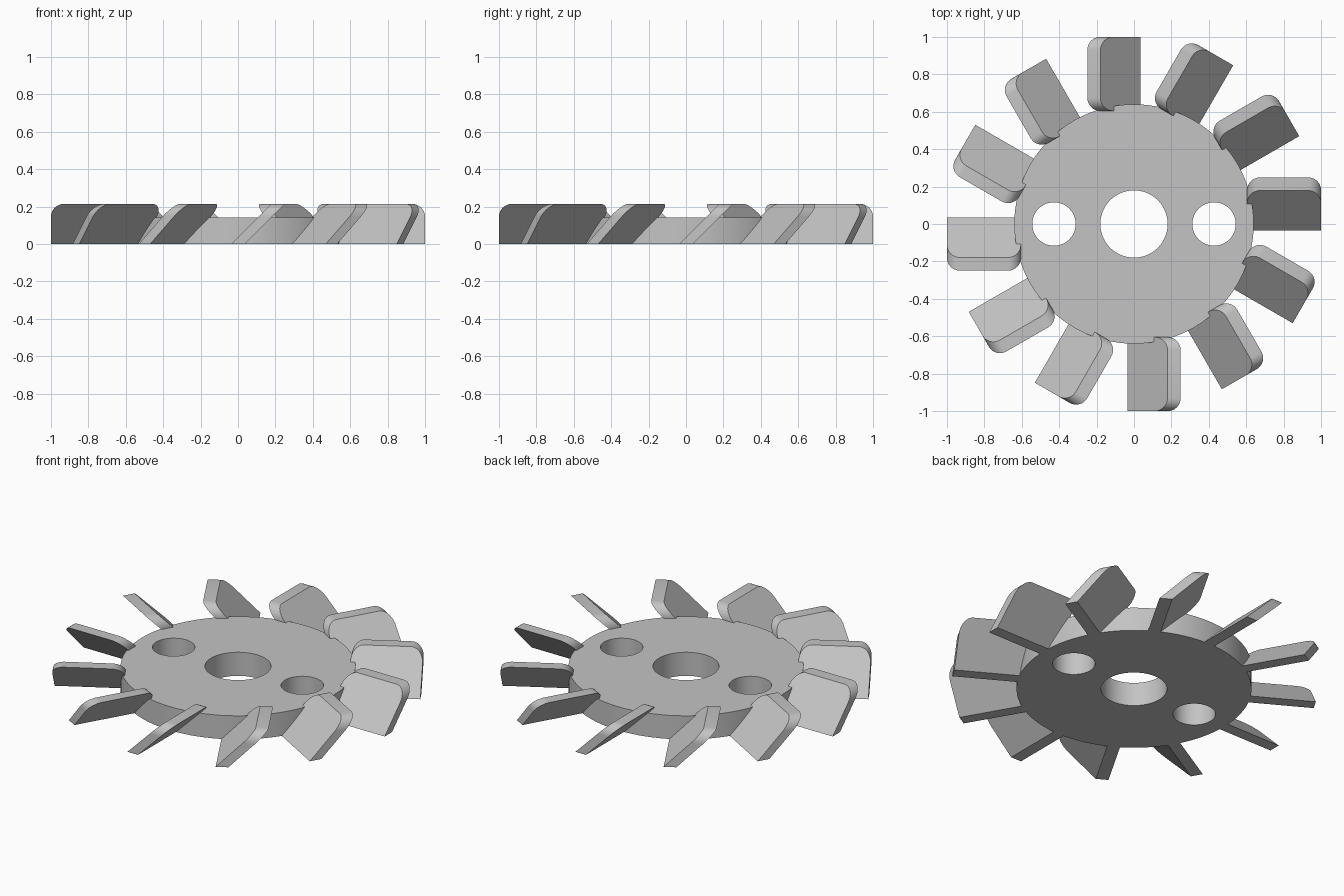
import bpy, bmesh
from math import cos, sin, pi, radians
from mathutils import Matrix

cube = bpy.data.objects.get("Cube")
if cube:
    bpy.data.objects.remove(cube)

HUB_R, HUB_H = 0.64, 0.142
BLADES, BLADE_H = 12, 0.214
INNER, OUTER = 0.605, 1.0
FOOT, THICK, CORNER = -0.035, 0.07, 0.068

metal = bpy.data.materials.new("light grey metal")
metal.use_nodes = True
grey = (0.55, 0.55, 0.55, 1)
metal.diffuse_color = grey
metal.node_tree.nodes["Principled BSDF"].inputs["Base Color"].default_value = grey


def finish(obj):
    obj.data.materials.append(metal)
    bpy.ops.object.select_all(action="DESELECT")
    obj.select_set(True)
    bpy.context.view_layer.objects.active = obj
    bpy.ops.object.shade_smooth_by_angle(angle=radians(30))


def add_circle(curve, x, radius, count):
    spline = curve.splines.new("POLY")
    spline.points.add(count - 1)
    spline.use_cyclic_u = True
    for i, p in enumerate(spline.points):
        a = 2 * pi * i / count
        p.co = (x + radius * cos(a), radius * sin(a), 0, 1)


# Hub disc with a central bore and two side holes
curve = bpy.data.curves.new("hub_disc", "CURVE")
curve.dimensions = "2D"
curve.fill_mode = "BOTH"
curve.extrude = HUB_H / 2
add_circle(curve, 0, HUB_R, 96)
add_circle(curve, 0, 0.18, 64)
for side in (-1, 1):
    add_circle(curve, side * 0.428, 0.116, 48)
hub = bpy.data.objects.new("hub_disc", curve)
bpy.context.collection.objects.link(hub)
bpy.ops.object.select_all(action="DESELECT")
hub.select_set(True)
bpy.context.view_layer.objects.active = hub
bpy.ops.object.convert(target="MESH")
hub = bpy.context.object
hub.name = "hub_disc"
bm = bmesh.new()
bm.from_mesh(hub.data)
bmesh.ops.remove_doubles(bm, verts=bm.verts, dist=0.0001)
bmesh.ops.translate(bm, verts=bm.verts, vec=(0, 0, HUB_H / 2))
bmesh.ops.recalc_face_normals(bm, faces=bm.faces)
bm.to_mesh(hub.data)
bm.free()
finish(hub)

# Blade side outline in x and z, with both top corners rounded
outline = [(INNER, 0), (OUTER, 0)]
for cx, start in ((OUTER - CORNER, 0), (INNER + CORNER, pi / 2)):
    for i in range(9):
        a = start + i * pi / 16
        outline.append((cx + CORNER * cos(a), BLADE_H - CORNER + CORNER * sin(a)))

# Blade mesh: extruded outline leaning over at 45 degrees
bm = bmesh.new()
face = bm.faces.new([bm.verts.new((x, FOOT + z, z)) for x, z in outline])
side = bmesh.ops.extrude_face_region(bm, geom=[face])
moved = [v for v in side["geom"] if isinstance(v, bmesh.types.BMVert)]
bmesh.ops.translate(bm, verts=moved, vec=(0, THICK, 0))
bmesh.ops.recalc_face_normals(bm, faces=bm.faces)
blade_mesh = bpy.data.meshes.new("fan_blade")
bm.to_mesh(blade_mesh)
bm.free()

# Ring of blades
for i in range(BLADES):
    mesh = blade_mesh.copy()
    mesh.transform(Matrix.Rotation(2 * pi * i / BLADES, 4, "Z"))
    blade = bpy.data.objects.new(f"fan_blade_{i + 1}", mesh)
    bpy.context.collection.objects.link(blade)
    finish(blade)
bpy.data.meshes.remove(blade_mesh)
